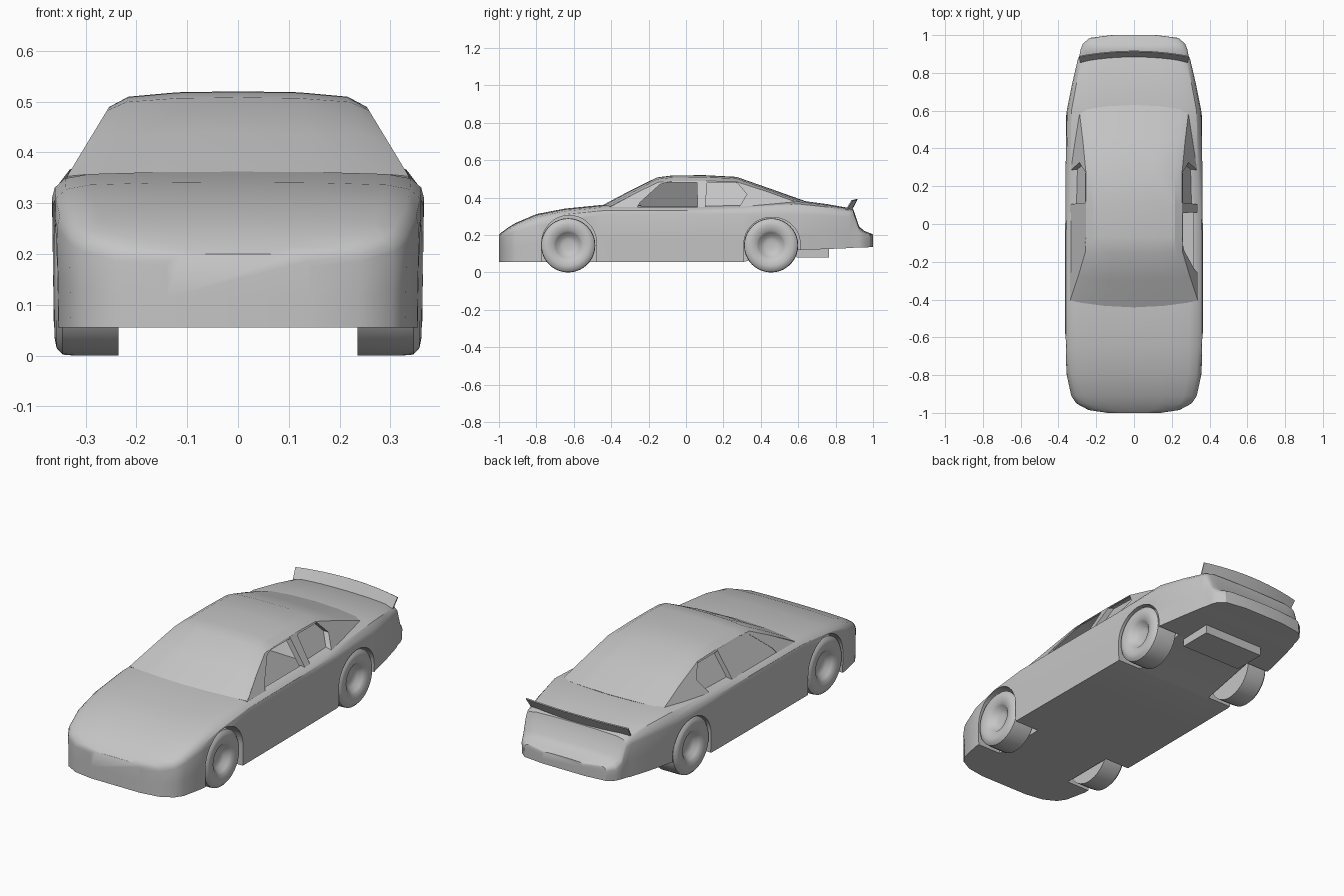
import bpy, bmesh, math

cube = bpy.data.objects.get("Cube")
if cube:
    bpy.data.objects.remove(cube, do_unlink=True)

grey = bpy.data.materials.new("body grey")
grey.use_nodes = True
grey.diffuse_color = (0.56, 0.56, 0.56, 1)
grey.node_tree.nodes["Principled BSDF"].inputs["Base Color"].default_value = (0.56, 0.56, 0.56, 1)


def make(name, verts, faces):
    me = bpy.data.meshes.new(name)
    me.from_pydata(verts, [], faces)
    bm = bmesh.new()
    bm.from_mesh(me)
    bmesh.ops.remove_doubles(bm, verts=bm.verts, dist=1e-5)
    bmesh.ops.recalc_face_normals(bm, faces=bm.faces)
    bm.to_mesh(me)
    bm.free()
    me.materials.append(grey)
    ob = bpy.data.objects.new(name, me)
    bpy.context.collection.objects.link(ob)
    return ob


def activate(ob):
    bpy.ops.object.select_all(action='DESELECT')
    ob.select_set(True)
    bpy.context.view_layer.objects.active = ob


def smooth(ob, angle=32):
    activate(ob)
    bpy.ops.object.shade_smooth_by_angle(angle=math.radians(angle))


def loft(name, rings, closed=True, caps=True):
    n = len(rings[0])
    verts = [p for r in rings for p in r]
    faces = []
    for i in range(len(rings) - 1):
        for j in range(n if closed else n - 1):
            k = (j + 1) % n
            faces.append((i * n + j, i * n + k, (i + 1) * n + k, (i + 1) * n + j))
    if caps:
        faces.append(tuple(range(n)))
        faces.append(tuple(range(len(verts) - n, len(verts))))
    return make(name, verts, faces)


def extrude_x(name, outline, x0, x1):
    return loft(name, [[(x, y, z) for y, z in outline] for x in (x0, x1)])


def solidify(ob, thickness, offset=-1):
    mod = ob.modifiers.new("thickness", 'SOLIDIFY')
    mod.thickness = thickness
    mod.offset = offset
    activate(ob)
    bpy.ops.object.modifier_apply(modifier=mod.name)


# Main body: stations of y, half width, floor, shoulder and top heights
stations = [
    (-1.0, .14, .055, .175, .200), (-.985, .24, .055, .185, .215),
    (-.95, .305, .055, .203, .241), (-.91, .332, .055, .220, .265),
    (-.80, .356, .055, .252, .312), (-.65, .364, .055, .288, .341),
    (-.44, .366, .055, .310, .362), (0, .364, .055, .312, .362),
    (.30, .362, .055, .312, .364), (.60, .356, .120, .310, .386),
    (.75, .326, .125, .305, .366), (.87, .298, .130, .298, .345),
    (.895, .288, .132, .290, .337), (.925, .282, .133, .215, .246),
    (.955, .270, .134, .190, .221), (.985, .235, .135, .185, .210),
    (1.0, .12, .137, .180, .203)]


def section(y, w, zb, zs, zt):
    d = zt - zs
    half = [(w * .99, zb), (w * .995, (zb + zs) / 2), (w, zs), (w * .985, zs + .4 * d),
            (w * .93, zs + .74 * d), (w * .8, zs + .91 * d), (w * .45, zs + .98 * d)]
    return ([(x, y, z) for x, z in half] + [(0, y, zt)]
            + [(-x, y, z) for x, z in reversed(half)])


body = loft("body", [section(*s) for s in stations])


# Wheel wells and cockpit cut out of the body
def arch(yc, ry, top):
    pts = [(yc - ry, -.1), (yc + ry, -.1)]
    for i in range(25):
        a = math.pi * i / 24
        pts.append((yc + ry * math.cos(a), .155 + (top - .155) * math.sin(a)))
    return pts


cutters = [extrude_x("cockpit_cutter", [(-.24, .09), (.10, .09), (.10, .6), (-.24, .6)], -.315, .315)]
for yc, ry, top in ((-.625, .147, .305), (.46, .15, .295)):
    for s in (-1, 1):
        cutters.append(extrude_x("well_cutter", arch(yc, ry, top), s * .22, s * .5))
for c in cutters:
    c.hide_render = True
    mod = body.modifiers.new("cut", 'BOOLEAN')
    mod.operation = 'DIFFERENCE'
    mod.solver = 'EXACT'
    mod.object = c
    activate(body)
    bpy.ops.object.modifier_apply(modifier=mod.name)
    bpy.data.objects.remove(c, do_unlink=True)
smooth(body)


# Sloping side plane of the cabin
def side_x(y, z):
    return .335 - (z - .355) * .606 - max(0, y - .25) * .1


# Windshield, roof and rear window: centre y, z then edge y, z
spine = [(-.445, .360, -.405, .353), (-.30, .437, -.275, .421), (-.155, .508, -.150, .482),
         (-.07, .519, -.07, .488), (.10, .520, .10, .489), (.27, .511, .27, .485),
         (.45, .448, .44, .430), (.63, .384, .60, .372)]


def cabin_row(yc, zc, ye, ze):
    xe = side_x(ye, ze)
    row = []
    for fx, fy, fz in ((1, 1, 1), (.85, .72, .34), (.47, .22, .06), (0, 0, 0)):
        row.append((xe * fx, yc + (ye - yc) * fy, zc + (ze - zc) * fz))
    return row + [(-x, y, z) for x, y, z in reversed(row[:-1])]


roof = loft("roof_and_glass", [cabin_row(*s) for s in spine], closed=False, caps=False)
solidify(roof, .007)
smooth(roof, 20)


# Cabin side pieces drawn as y, z outlines on the side plane
def side_panel(name, outline, s, inset=0, depth=.01):
    rings = [[(s * (side_x(y, z) - inset - d), y, z) for y, z in outline] for d in (0, depth)]
    return loft(name, rings)


a_pillar = [(-.405, .350), (-.26, .350), (-.245, .375), (-.14, .470), (-.10, .483),
            (-.07, .488), (-.150, .482), (-.275, .421)]
roof_rail = [(-.10, .481), (.27, .478), (.27, .485), (.10, .489), (-.07, .488)]
b_pillar = [(.062, .350), (.105, .350), (.112, .487), (.058, .487)]
c_pillar = [(.285, .350), (.60, .352), (.60, .372), (.44, .430), (.27, .485), (.275, .478), (.325, .418)]
quarter = [(.10, .350), (.29, .350), (.33, .418), (.28, .483), (.10, .487)]
door_glass = [(-.26, .350), (.07, .350), (.07, .486), (-.10, .484), (-.14, .472), (-.245, .375)]
for s, label in ((1, "left"), (-1, "right")):
    side_panel(label + "_windshield_pillar", a_pillar, s)
    side_panel(label + "_roof_rail", roof_rail, s)
    side_panel(label + "_door_pillar", b_pillar, s, 0, .035)
    side_panel(label + "_rear_pillar", c_pillar, s, 0, .03)
    side_panel(label + "_quarter_window", quarter, s, .03, .006)
side_panel("right_door_window", door_glass, -1, .004, .006)

# Curved spoiler blade on the tail
rows = []
for i in range(13):
    t = -1 + i / 6
    b = -.028 * t * t
    rows.append([(.285 * t, .885 + b, .335), (.292 * t, .915 + b, .392 - .008 * t * t)])
spoiler = loft("spoiler", rows, closed=False, caps=False)
solidify(spoiler, .006, 0)
smooth(spoiler)

# Fuel tank under the tail
extrude_x("fuel_tank", [(.59, .08), (.765, .08), (.765, .15), (.59, .15)], -.175, .175)

# Wheels turned from a radius, x profile with a dished rim
profile = [(.004, .318), (.03, .318), (.05, .326), (.068, .345), (.078, .354), (.11, .361),
           (.13, .357), (.143, .345), (.145, .32), (.145, .235), (.004, .235)]
for yc, end in ((-.63, "front"), (.455, "rear")):
    for s, label in ((1, "left"), (-1, "right")):
        rings = []
        for r, x in profile:
            rings.append([(s * x, yc + r * math.cos(k * math.pi / 20),
                           .145 + r * math.sin(k * math.pi / 20)) for k in range(40)])
        smooth(loft(end + "_" + label + "_wheel", rings), 40)
